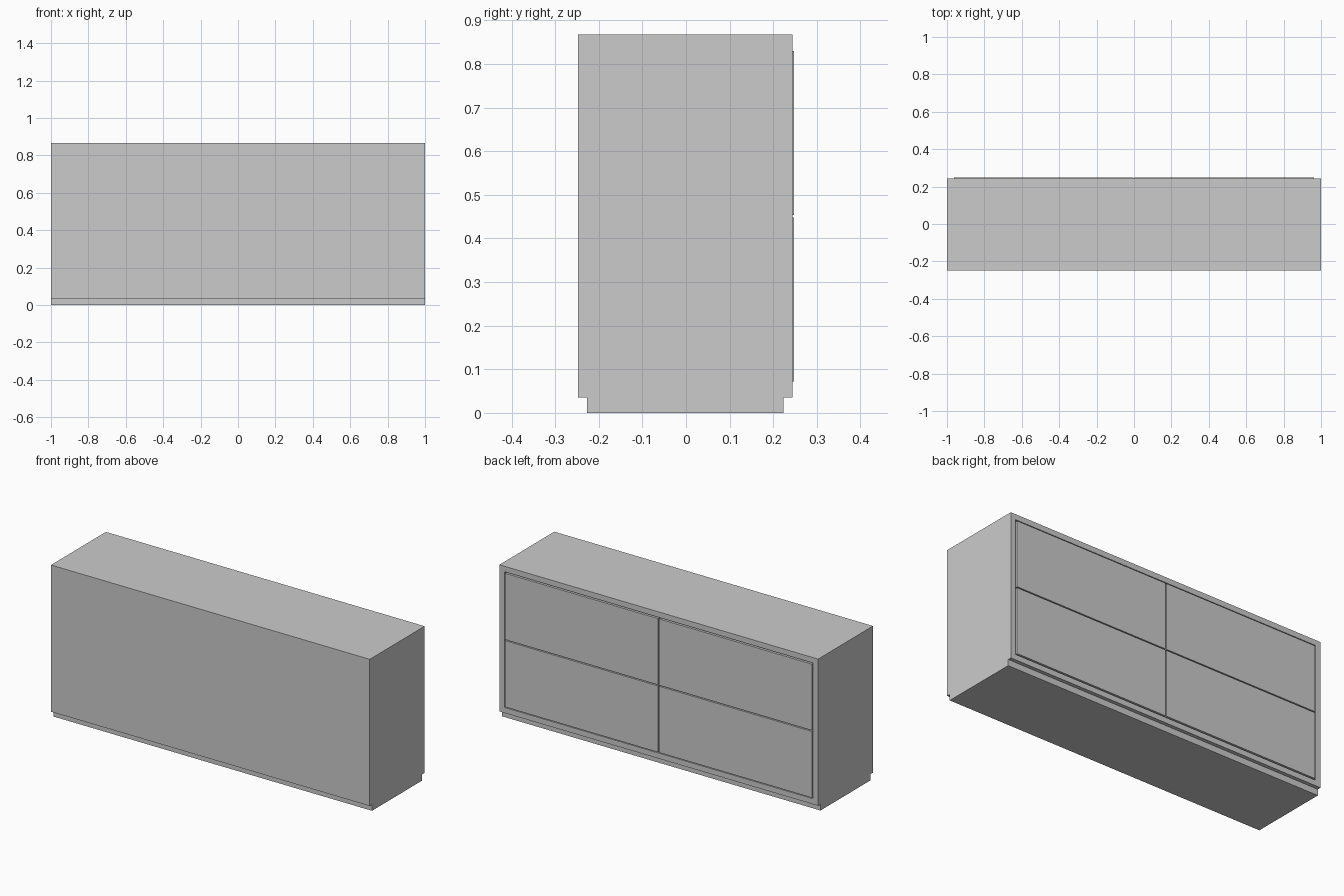
import bpy

if "Cube" in bpy.data.objects:
    bpy.data.objects.remove(bpy.data.objects["Cube"])

def box(name, x, y, z):
    """Axis-aligned box from (min, max) ranges."""
    bpy.ops.mesh.primitive_cube_add(size=1)
    o = bpy.context.object
    o.name = name
    o.location = [(r[0] + r[1]) / 2 for r in (x, y, z)]
    o.scale = [r[1] - r[0] for r in (x, y, z)]
    bpy.ops.object.transform_apply(location=True, rotation=True, scale=True)
    return o

W, Y0, Y1 = 1.0, -0.2475, 0.2440     # half width, carcass depth range
Z0, Z1 = 0.035, 0.867                # carcass height range
T = 0.031                            # panel thickness
FACE = 0.2475                        # drawer faces stand slightly proud
GAP = 0.006

# Recessed plinth
box("plinth", (-W, W), (-0.227, 0.223), (0, Z0))

# Carcass: top, bottom, sides and closing panel
box("top_panel", (-W, W), (Y0, Y1), (Z1 - T, Z1))
box("bottom_panel", (-W, W), (Y0, Y1), (Z0, Z0 + T))
for side, s in (("left", -1), ("right", 1)):
    box(side + "_panel", sorted((s * W, s * (W - T))), (Y0, Y1), (Z0 + T, Z1 - T))
box("closing_panel", (-W + T, W - T), (Y0, Y0 + 0.02), (Z0 + T, Z1 - T))

# Four drawer fronts, two by two, with shadow gaps
xin, zlo, zhi = W - T - GAP, Z0 + T + GAP, Z1 - T - GAP
zmid = (zlo + zhi) / 2
for side, s in (("left", -1), ("right", 1)):
    x = sorted((s * GAP / 2, s * xin))
    for row, z in (("lower", (zlo, zmid - GAP / 2)), ("upper", (zmid + GAP / 2, zhi))):
        box(f"{row}_{side}_drawer_front", x, (FACE - 0.022, FACE), z)
